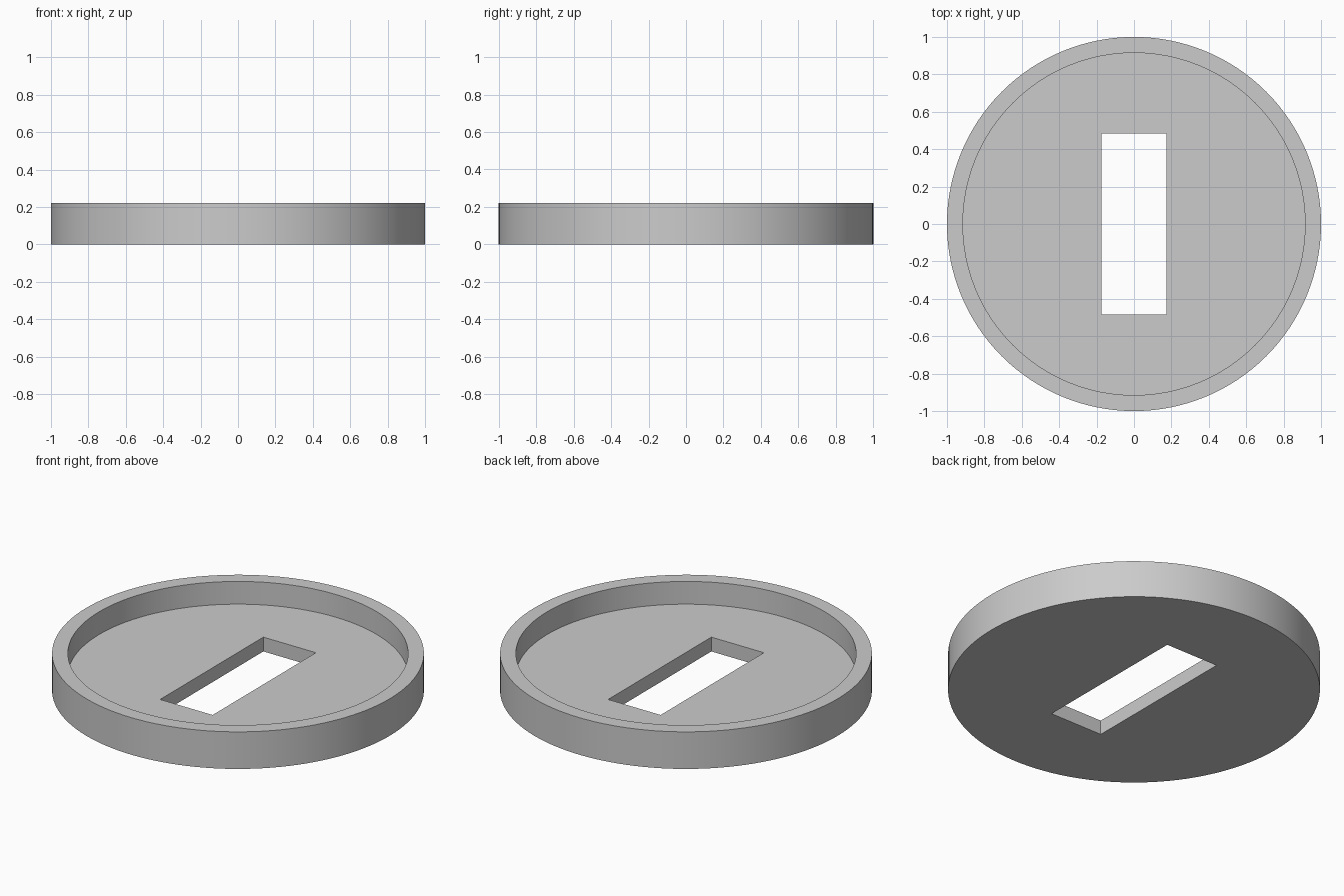
import bpy
import math

SEGMENTS = 128
RADIUS, INNER_RADIUS = 1.0, 0.915
HEIGHT, FLOOR = 0.22, 0.085
SLOT_X, SLOT_Y = 0.345, 0.968

default = bpy.data.objects.get("Cube")
if default:
    bpy.data.objects.remove(default, do_unlink=True)

# Plain grey material
grey = bpy.data.materials.new("grey")
grey.use_nodes = True
colour = (0.6, 0.6, 0.6, 1)
grey.diffuse_color = colour
grey.node_tree.nodes["Principled BSDF"].inputs["Base Color"].default_value = colour


def cylinder(name, radius, bottom, top):
    bpy.ops.mesh.primitive_cylinder_add(
        vertices=SEGMENTS, radius=radius, depth=top - bottom,
        location=(0, 0, (bottom + top) / 2))
    obj = bpy.context.object
    obj.name = name
    obj.data.materials.append(grey)
    return obj


def cut(target, cutter):
    mod = target.modifiers.new(cutter.name, 'BOOLEAN')
    mod.operation = 'DIFFERENCE'
    mod.solver = 'EXACT'
    mod.object = cutter
    bpy.context.view_layer.objects.active = target
    bpy.ops.object.modifier_apply(modifier=mod.name)
    bpy.data.objects.remove(cutter, do_unlink=True)


# Round dish with a raised rim
dish = cylinder("slotted_dish", RADIUS, 0, HEIGHT)
cut(dish, cylinder("recess_cutter", INNER_RADIUS, FLOOR, HEIGHT + 0.1))

# Rectangular slot through the floor
bpy.ops.mesh.primitive_cube_add(size=1)
slot = bpy.context.object
slot.name = "slot_cutter"
slot.scale = (SLOT_X, SLOT_Y, 1)
slot.data.materials.append(grey)
cut(dish, slot)

# Smooth round walls with crisp edges
bpy.ops.object.select_all(action='DESELECT')
dish.select_set(True)
bpy.context.view_layer.objects.active = dish
bpy.ops.object.shade_smooth_by_angle(angle=math.radians(30))
